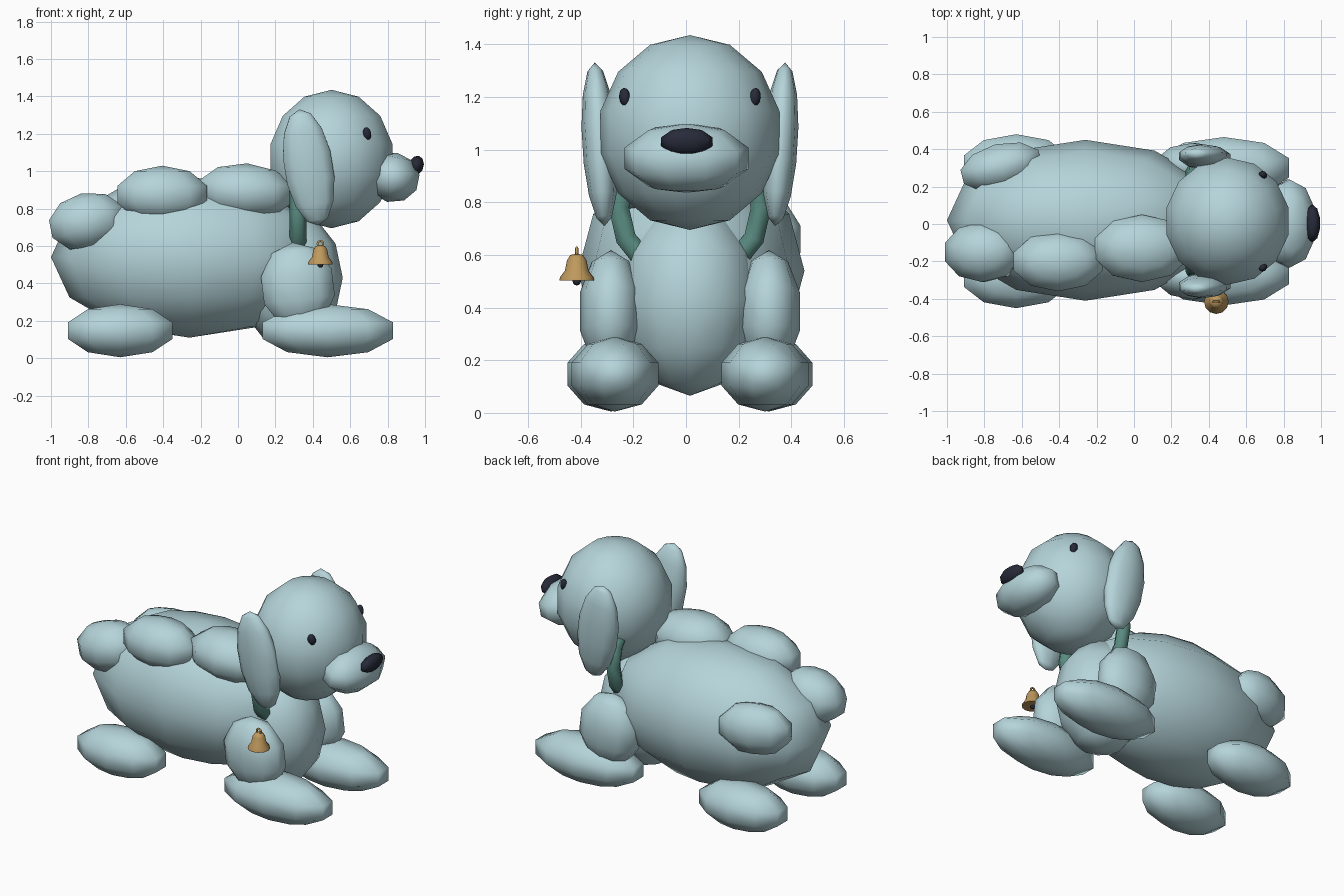
import bpy, bmesh, math
from mathutils import Matrix

cube = bpy.data.objects.get("Cube")
if cube:
    bpy.data.objects.remove(cube, do_unlink=True)


def material(name, rgb):
    m = bpy.data.materials.new(name)
    m.use_nodes = True
    m.diffuse_color = (*rgb, 1)
    m.node_tree.nodes["Principled BSDF"].inputs["Base Color"].default_value = (*rgb, 1)
    return m


WOOL = material("pale blue", (0.46, 0.66, 0.70))
TEAL = material("teal", (0.10, 0.26, 0.22))
BRASS = material("brass", (0.52, 0.32, 0.11))
DARK = material("dark navy", (0.02, 0.023, 0.04))
MID = 0.015  # the symmetry plane of the animal


def finish(name, bm, mat, loc=(0, 0, 0), rot=(0, 0, 0)):
    bmesh.ops.recalc_face_normals(bm, faces=bm.faces)
    me = bpy.data.meshes.new(name)
    bm.to_mesh(me)
    bm.free()
    me.materials.append(mat)
    me.shade_smooth()
    ob = bpy.data.objects.new(name, me)
    ob.location, ob.rotation_euler = loc, rot
    bpy.context.collection.objects.link(ob)
    return ob


def blob(name, loc, half, rot=(0, 0, 0), segs=10, rings=5, mat=WOOL):
    """Low-poly ellipsoid whose bounding box has the given half sizes."""
    bm = bmesh.new()
    bmesh.ops.create_uvsphere(bm, u_segments=segs, v_segments=rings, radius=1)
    if segs % 4 and max(v.co.x for v in bm.verts) > max(v.co.y for v in bm.verts):
        bmesh.ops.rotate(bm, verts=bm.verts, matrix=Matrix.Rotation(math.pi / 2, 3, 'Z'))
    for i in range(3):
        reach = max(v.co[i] for v in bm.verts)
        for v in bm.verts:
            v.co[i] *= half[i] / reach
    return finish(name, bm, mat, loc, rot)


def ring(name, loc, major, minor, segs, sides, mat):
    """Torus standing upright, with its axis along x."""
    bm = bmesh.new()
    loops = []
    for i in range(segs):
        a = math.tau * i / segs
        loop = []
        for j in range(sides):
            b = math.tau * (j + 0.5) / sides
            r = major + minor * math.cos(b)
            loop.append(bm.verts.new((minor * math.sin(b), r * math.cos(a), r * math.sin(a))))
        loops.append(loop)
    for i in range(segs):
        p, q = loops[i], loops[(i + 1) % segs]
        for j in range(sides):
            k = (j + 1) % sides
            bm.faces.new((p[j], q[j], q[k], p[k]))
    return finish(name, bm, mat, loc)


# Body, chest and head
blob("body", (-0.26, 0.02, 0.54), (0.74, 0.43, 0.43), segs=12, rings=6)
blob("chest", (0.273, MID, 0.43), (0.287, 0.27, 0.365), segs=12, rings=6)
blob("head", (0.5, MID, 1.065), (0.325, 0.34, 0.37), segs=14, rings=7)
blob("muzzle", (0.825, 0.002, 0.967), (0.14, 0.235, 0.134), (0, 0.2, 0))
blob("nose", (0.953, 0.003, 1.03), (0.038, 0.098, 0.054), (0, 0.25, 0), mat=DARK)

# Paired parts
for side, s in (("left", 1), ("right", -1)):
    blob(side + "_hind_foot", (-0.63, MID + s * 0.3, 0.147), (0.28, 0.165, 0.142))
    blob(side + "_front_foot", (0.48, MID + s * 0.285, 0.147), (0.35, 0.165, 0.142))
    blob(side + "_front_leg", (0.32, MID + s * 0.3, 0.385), (0.19, 0.118, 0.235), (0, -0.12, 0))
    blob(side + "_ear", (0.378, MID + s * 0.343, 1.02), (0.128, 0.065, 0.315),
         (s * -0.06, -0.16, 0), rings=7)
    blob(side + "_eye", (0.69, MID + s * 0.248, 1.2), (0.024, 0.02, 0.035),
         (0, -0.2, s * -0.6), segs=8, rings=6, mat=DARK)

# Wool tufts on the back and hip
blob("rear_tuft", (-0.805, -0.15, 0.73), (0.2, 0.16, 0.155), (0, -0.2, 0))
blob("middle_tuft", (-0.405, -0.2, 0.875), (0.238, 0.16, 0.154))
blob("shoulder_tuft", (0.04, -0.13, 0.89), (0.25, 0.18, 0.152), (0, 0.06, 0))
blob("left_hip_tuft", (-0.71, 0.305, 0.66), (0.215, 0.125, 0.16), (0, 0, 0.25))

# Collar
ring("collar", (0.32, MID, 0.78), 0.27, 0.045, 14, 6, TEAL)

# Bell: turned shell, hanging loop and clapper
BX, BY = 0.44, -0.415
bm = bmesh.new()
profile = [(0.052, 0.502), (0.066, 0.502), (0.064, 0.515), (0.045, 0.54),
           (0.037, 0.58), (0.024, 0.6), (0.001, 0.605)]
verts = [bm.verts.new((r, 0, z)) for r, z in profile]
edges = [bm.edges.new(pair) for pair in zip(verts, verts[1:])]
bmesh.ops.spin(bm, geom=verts + edges, cent=(0, 0, 0), axis=(0, 0, 1),
               angle=math.tau, steps=12)
bmesh.ops.remove_doubles(bm, verts=bm.verts, dist=0.0015)
rim = [e for e in bm.edges if e.is_boundary and e.verts[0].co.z < 0.51]
bmesh.ops.holes_fill(bm, edges=rim, sides=0)
bell = finish("bell", bm, BRASS, (BX, BY, 0))
bpy.context.view_layer.objects.active = bell
bell.select_set(True)
bpy.ops.object.shade_smooth_by_angle(angle=math.radians(50))
bell.select_set(False)
loop = ring("bell_loop", (BX, BY, 0.612), 0.015, 0.006, 10, 6, BRASS)
loop.rotation_euler.z = math.pi / 2
blob("bell_clapper", (BX, BY, 0.5), (0.016, 0.016, 0.016), segs=8, rings=6, mat=DARK)
